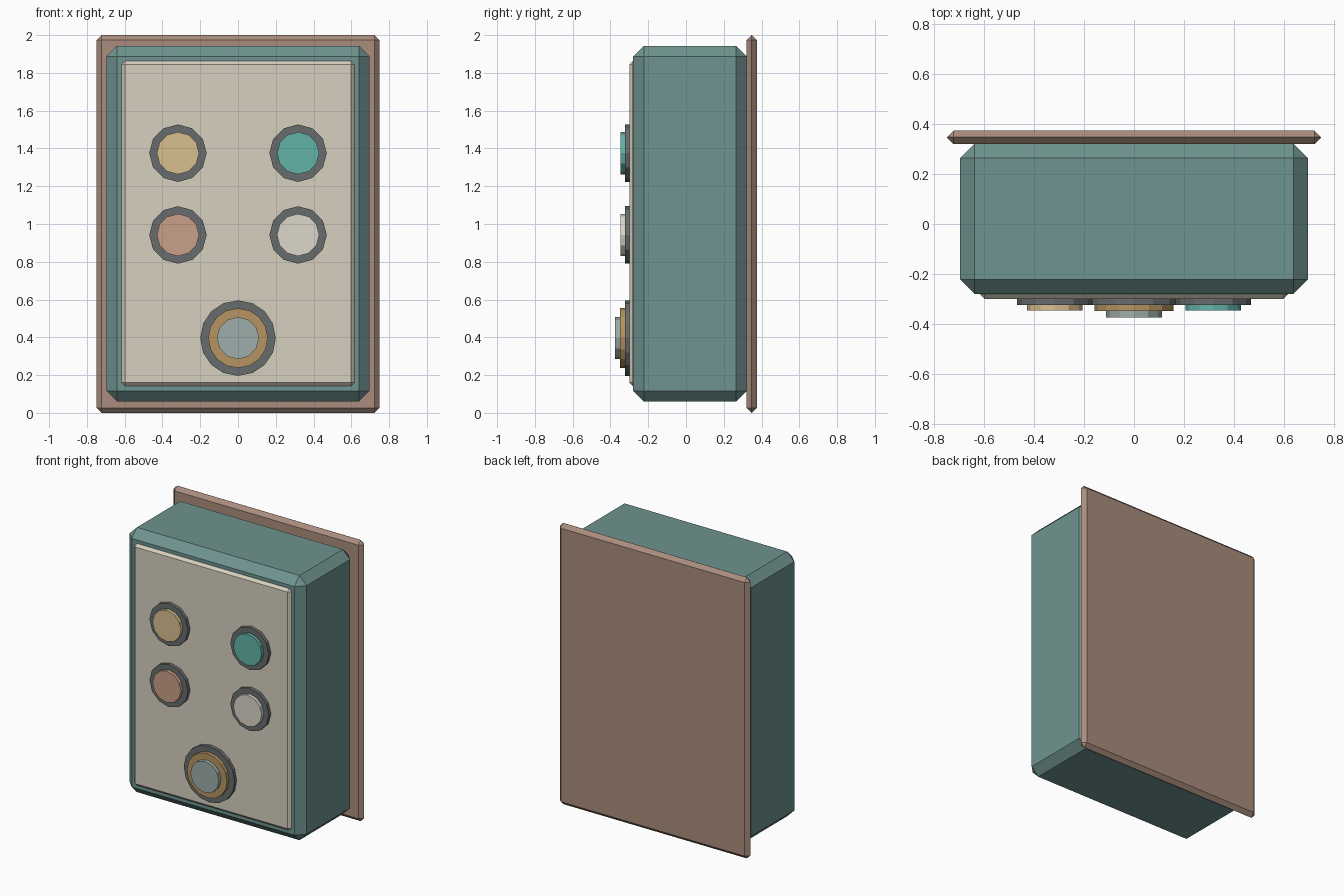
import bpy, math

if "Cube" in bpy.data.objects:
    bpy.data.objects.remove(bpy.data.objects["Cube"])


def material(name, rgb):
    m = bpy.data.materials.new(name)
    # colours are picked as screen values, stored as linear
    m.diffuse_color = (*[(c / 255) ** 2.2 for c in rgb], 1)
    m.use_nodes = True
    m.node_tree.nodes["Principled BSDF"].inputs["Base Color"].default_value = m.diffuse_color
    return m


TEAL = material("teal_casing", (110, 146, 142))
BROWN = material("brown_plate", (168, 140, 124))
CREAM = material("cream_panel", (214, 207, 190))
DARK = material("dark_rim", (104, 108, 108))
GOLD = material("gold", (180, 148, 98))
GLASS = material("pale_blue", (156, 172, 168))
SAND = material("sand", (216, 190, 140))
MINT = material("mint", (98, 178, 166))
CORAL = material("coral", (200, 158, 136))
IVORY = material("ivory", (220, 214, 200))


def box(name, half_x, y0, y1, z0, z1, bevel, mat):
    bpy.ops.mesh.primitive_cube_add(size=1, location=(0, (y0 + y1) / 2, (z0 + z1) / 2))
    ob = bpy.context.object
    ob.name = name
    ob.scale = (2 * half_x, y1 - y0, z1 - z0)
    bpy.ops.object.transform_apply(location=False, rotation=False, scale=True)
    mod = ob.modifiers.new("chamfer", "BEVEL")
    mod.width = bevel
    mod.segments = 1
    ob.data.materials.append(mat)
    return ob


def disc(name, x, z, radius, y0, y1, sides, mat):
    bpy.ops.mesh.primitive_cylinder_add(
        vertices=sides, radius=radius, depth=y1 - y0,
        location=(x, (y0 + y1) / 2, z), rotation=(math.pi / 2, 0, 0))
    ob = bpy.context.object
    ob.name = name
    ob.data.materials.append(mat)
    return ob


# Wall plate, casing and front panel
box("back_plate", 0.75, 0.32, 0.375, 0.0, 2.0, 0.027, BROWN)
box("casing", 0.697, -0.28, 0.322, 0.06, 1.943, 0.057, TEAL)
box("front_panel", 0.617, -0.3, -0.25, 0.142, 1.862, 0.018, CREAM)

# Four round buttons, each with a dark rim and a coloured cap
for label, x, z, mat in (("upper_left", -0.318, 1.375, SAND),
                         ("upper_right", 0.318, 1.375, MINT),
                         ("lower_left", -0.318, 0.942, CORAL),
                         ("lower_right", 0.318, 0.942, IVORY)):
    disc(label + "_button_rim", x, z, 0.152, -0.324, -0.295, 12, DARK)
    disc(label + "_button_cap", x, z, 0.112, -0.347, -0.315, 12, mat)

# Large stepped button at the bottom
disc("main_button_rim", 0, 0.396, 0.2, -0.324, -0.295, 16, DARK)
disc("main_button_ring", 0, 0.396, 0.158, -0.349, -0.315, 16, GOLD)
disc("main_button_cap", 0, 0.396, 0.112, -0.375, -0.34, 12, GLASS)
